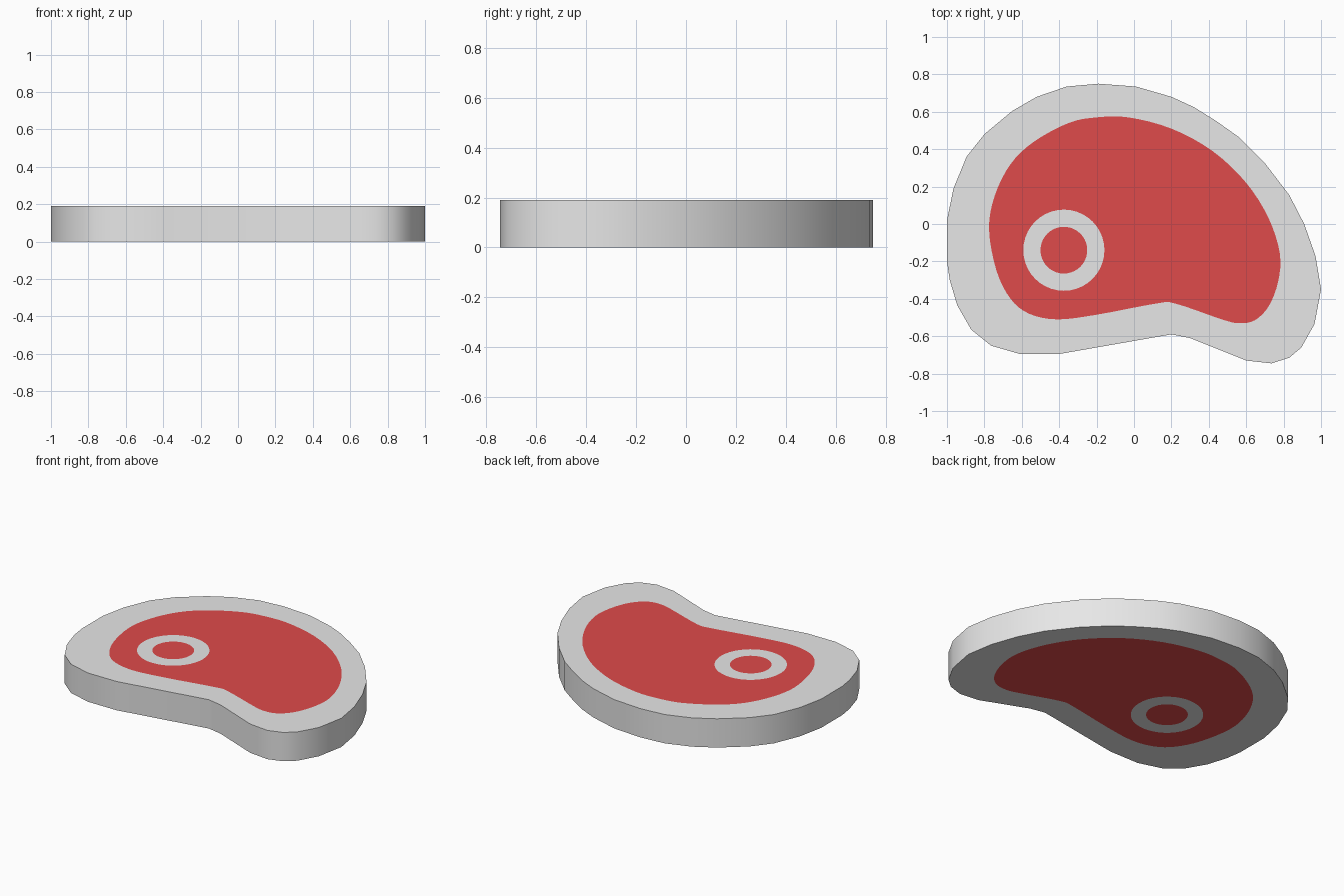
import bpy, bmesh, math

if "Cube" in bpy.data.objects:
    bpy.data.objects.remove(bpy.data.objects["Cube"])

H = 0.19

# outer fat outline (straight facets) and meat outline (smoothed below)
FAT = [(-1, .02), (-.965, .19), (-.895, .36), (-.80, .48), (-.65, .605), (-.52, .68),
       (-.36, .735), (-.19, .75), (.01, .735), (.20, .68), (.32, .625), (.44, .55),
       (.56, .465), (.70, .325), (.83, .155), (.91, 0), (.97, -.17), (1, -.35),
       (.965, -.535), (.895, -.66), (.83, -.715), (.735, -.745), (.60, -.73),
       (.30, -.61), (.20, -.59), (-.40, -.695), (-.61, -.695), (-.765, -.65),
       (-.87, -.565), (-.945, -.435), (-.985, -.30), (-1, -.20)]
MEAT = [(-.775, -.03), (-.745, .15), (-.66, .32), (-.535, .44), (-.35, .54), (-.20, .57),
        (-.03, .57), (.20, .51), (.42, .39), (.60, .22), (.72, .03), (.78, -.16),
        (.77, -.31), (.72, -.44), (.645, -.515), (.56, -.53), (.47, -.51), (.22, -.425),
        (.12, -.425), (-.20, -.485), (-.41, -.51), (-.56, -.48), (-.66, -.40), (-.735, -.25)]


def smooth_loop(pts, steps=4):
    """Closed Catmull-Rom curve through the points."""
    out, n = [], len(pts)
    for i in range(n):
        p = [pts[(i + k - 1) % n] for k in range(4)]
        for s in range(steps):
            t = s / steps
            out.append(tuple(0.5 * (2 * b + (c - a) * t + (2 * a - 5 * b + 4 * c - d) * t * t
                             + (3 * b - a - 3 * c + d) * t ** 3) for a, b, c, d in zip(*p)))
    return out


def circle(cx, cy, r, n=40):
    return [(cx + r * math.cos(math.tau * i / n), cy + r * math.sin(math.tau * i / n))
            for i in range(n)]


def material(name, rgb):
    m = bpy.data.materials.new(name)
    m.diffuse_color = (*rgb, 1)
    m.use_nodes = True
    m.node_tree.nodes["Principled BSDF"].inputs["Base Color"].default_value = m.diffuse_color
    return m


# nested outlines: fat, meat, bone ring, marrow
loops = [FAT, smooth_loop(MEAT), circle(-.375, -.14, .217), circle(-.375, -.14, .125)]
bm = bmesh.new()
rims = []
for z in (0, H):
    rings = []
    for pts in loops:
        vs = [bm.verts.new((x, y, z)) for x, y in pts]
        rings.append((vs, [bm.edges.new((vs[i - 1], vs[i])) for i in range(len(vs))]))
    rims.append(rings[0][0])
    # fill between neighbouring outlines, alternating fat and meat colours
    for k in range(4):
        edges = rings[k][1] + (rings[k + 1][1] if k < 3 else [])
        res = bmesh.ops.triangle_fill(bm, edges=edges, use_beauty=True,
                                      normal=(0, 0, 1 if z else -1))
        for f in res["geom"]:
            if isinstance(f, bmesh.types.BMFace):
                f.material_index = k % 2

# side wall of the fat
low, high = rims
for i in range(len(low)):
    bm.faces.new((low[i - 1], low[i], high[i], high[i - 1]))
bmesh.ops.recalc_face_normals(bm, faces=bm.faces)

mesh = bpy.data.meshes.new("steak")
bm.to_mesh(mesh)
bm.free()
mesh.materials.append(material("pale fat", (.8, .8, .8)))
mesh.materials.append(material("red meat", (.74, .07, .07)))
steak = bpy.data.objects.new("steak", mesh)
bpy.context.collection.objects.link(steak)
bpy.context.view_layer.objects.active = steak
steak.select_set(True)
bpy.ops.object.shade_smooth_by_angle(angle=math.radians(45))
